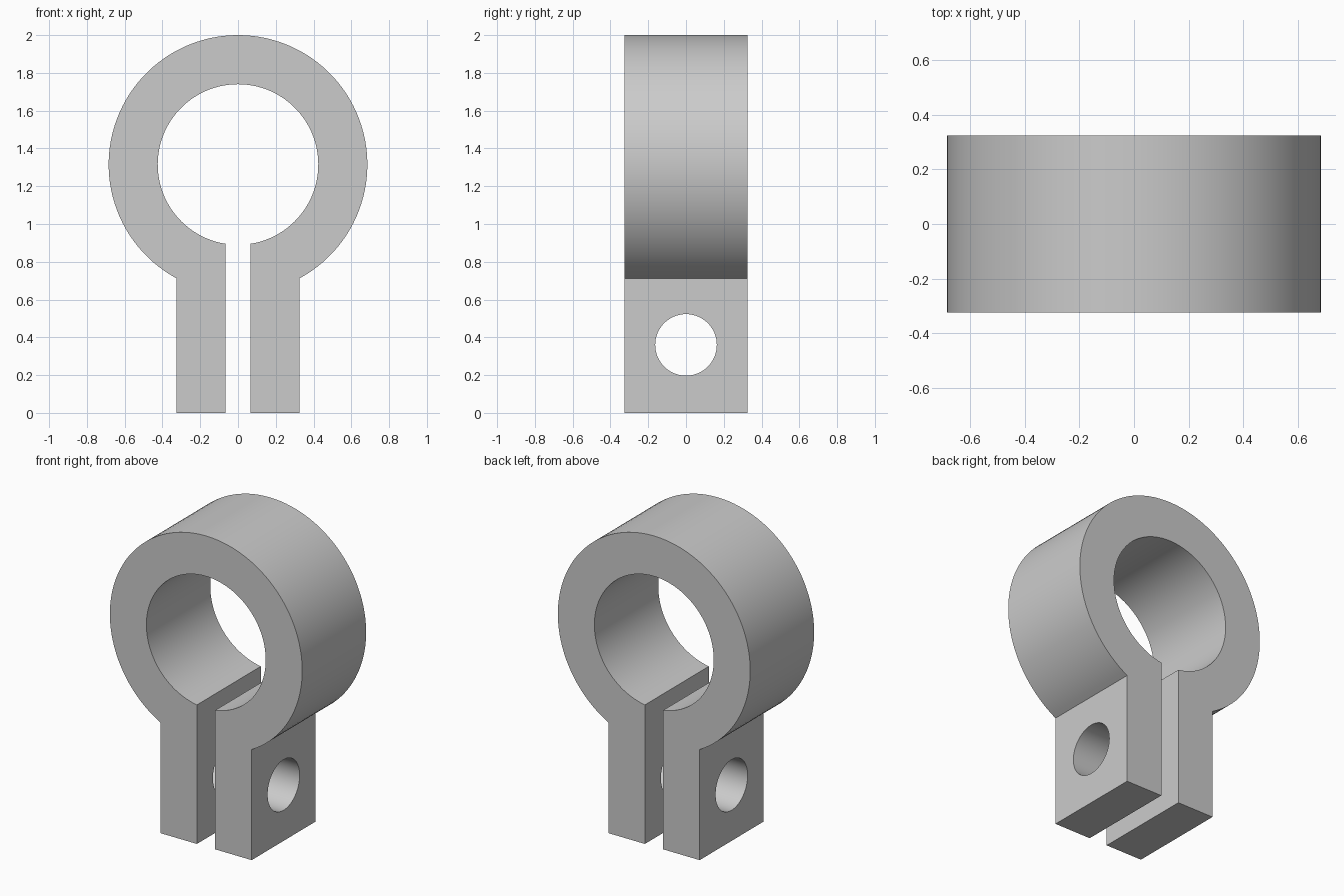
import bpy, bmesh
from math import asin, cos, sin, pi
from mathutils import Matrix

cube = bpy.data.objects.get("Cube")
if cube:
    bpy.data.objects.remove(cube, do_unlink=True)

# Dimensions
OUTER, INNER, CENTRE = 0.685, 0.425, 1.315
LEG, GAP, DEPTH = 0.325, 0.065, 0.65
HOLE, HOLE_Z = 0.163, 0.36
STEPS = 96

grey = bpy.data.materials.new("light_grey")
grey.use_nodes = True
colour = (0.6, 0.6, 0.6, 1)
grey.diffuse_color = colour
grey.node_tree.nodes["Principled BSDF"].inputs["Base Color"].default_value = colour


def make_object(name, bm):
    mesh = bpy.data.meshes.new(name)
    bmesh.ops.recalc_face_normals(bm, faces=bm.faces)
    bm.to_mesh(mesh)
    bm.free()
    mesh.materials.append(grey)
    obj = bpy.data.objects.new(name, mesh)
    bpy.context.collection.objects.link(obj)
    return obj


def arc(radius, half_width):
    """Arc over the top, from the right to the left of a downward opening."""
    a = asin(half_width / radius)
    start, sweep = -pi / 2 + a, 2 * pi - 2 * a
    angles = [start + sweep * i / STEPS for i in range(STEPS + 1)]
    return [(radius * cos(t), CENTRE + radius * sin(t)) for t in angles]


# Split ring with two clamping legs, as one extruded profile
outline = [(GAP, 0), (LEG, 0)] + arc(OUTER, LEG) + [(-LEG, 0), (-GAP, 0)]
outline += reversed(arc(INNER, GAP))
bm = bmesh.new()
face = bm.faces.new([bm.verts.new((x, -DEPTH / 2, z)) for x, z in outline])
extruded = bmesh.ops.extrude_face_region(bm, geom=[face], use_keep_orig=True)
back = [v for v in extruded["geom"] if isinstance(v, bmesh.types.BMVert)]
bmesh.ops.translate(bm, verts=back, vec=(0, DEPTH, 0))
clamp = make_object("split_ring_clamp", bm)

# Bolt hole through both legs
bm = bmesh.new()
bmesh.ops.create_cone(bm, cap_ends=True, segments=64, radius1=HOLE, radius2=HOLE,
                      depth=2, matrix=Matrix.Translation((0, 0, HOLE_Z))
                      @ Matrix.Rotation(pi / 2, 4, "Y"))
cutter = make_object("bolt_hole_cutter", bm)
cutter.hide_render = True
cut = clamp.modifiers.new("bolt_hole", "BOOLEAN")
cut.operation = "DIFFERENCE"
cut.solver = "EXACT"
cut.object = cutter

bpy.ops.object.select_all(action="DESELECT")
clamp.select_set(True)
bpy.context.view_layer.objects.active = clamp
bpy.ops.object.modifier_apply(modifier=cut.name)
bpy.data.objects.remove(cutter, do_unlink=True)
bpy.ops.object.shade_smooth_by_angle(angle=pi / 6)
